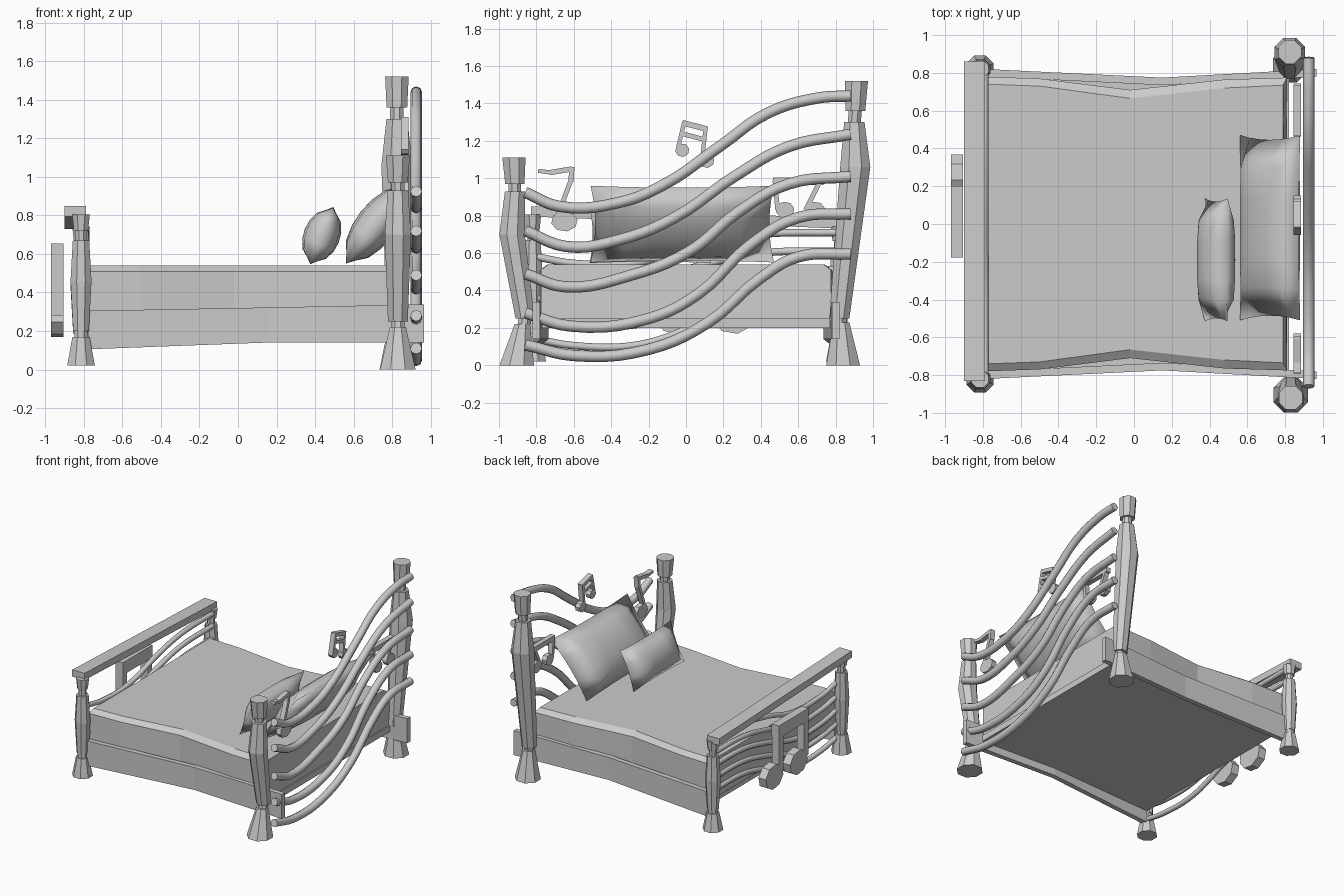
import bpy, bmesh, math
from mathutils import Vector, Matrix

if "Cube" in bpy.data.objects:
    bpy.data.objects.remove(bpy.data.objects["Cube"])


def finish(name, bm, smooth=False):
    bmesh.ops.recalc_face_normals(bm, faces=bm.faces)
    me = bpy.data.meshes.new(name)
    bm.to_mesh(me)
    bm.free()
    ob = bpy.data.objects.new(name, me)
    bpy.context.collection.objects.link(ob)
    for p in me.polygons:
        p.use_smooth = smooth
    return ob


def add_loft(bm, rings):
    vs = [[bm.verts.new(p) for p in r] for r in rings]
    n = len(rings[0])
    for a, b in zip(vs, vs[1:]):
        for i in range(n):
            j = (i + 1) % n
            bm.faces.new((a[i], a[j], b[j], b[i]))
    bm.faces.new(vs[0][::-1])
    bm.faces.new(vs[-1])


def loft(name, rings):
    bm = bmesh.new()
    add_loft(bm, rings)
    return finish(name, bm)


def post(name, x, profile):
    """Eight-sided turned post; profile rows are (z, y centre, radius)."""
    rings = []
    for z, y, r in profile:
        rings.append([(x + 1.05 * r * math.cos(a), y + 1.05 * r * math.sin(a), z)
                      for a in (math.pi / 8 + k * math.pi / 4 for k in range(8))])
    return loft(name, rings)


# Headboard posts, one tall and one short, leaning outward
post("tall_head_post", 0.825, [
    (0, .84, .093), (.23, .83, .045), (.23, .82, .038), (.25, .82, .038), (.25, .82, .055),
    (1.06, .905, .083), (1.3, .9, .056), (1.3, .9, .036), (1.36, .905, .036),
    (1.36, .905, .055), (1.52, .912, .063)])
post("short_head_post", 0.83, [
    (0, -.905, .095), (.22, -.875, .043), (.22, -.865, .036), (.25, -.86, .036),
    (.25, -.86, .053), (.7, -.93, .07), (.93, -.915, .055), (.93, -.915, .035),
    (.97, -.915, .035), (.97, -.915, .053), (1.11, -.92, .064)])

# Footboard posts
foot = [(.02, .074), (.17, .046), (.17, .036), (.2, .036), (.2, .042), (.46, .056),
        (.67, .044), (.67, .029), (.72, .029), (.72, .038), (.805, .047)]
post("foot_post_front", -.815, [(z, -.82, r) for z, r in foot])
post("foot_post_back", -.815, [(z * .92 + .002, .82, r) for z, r in foot])

# Sloping board across the foot
loft("foot_board", [[(-.9, y, z), (-.79, y, z), (-.79, y, z + .055), (-.9, y, z + .055)]
                    for y, z in ((-.83, .795), (.86, .73))])

# Bowed side rails, running through past the headboard
for s, side in ((-1, "front"), (1, "back")):
    rings = []
    for x, y, z0, z1 in ((-.78, .80, .105, .305), (.15, .755, .14, .322), (.965, .80, .14, .338)):
        rings.append([(x, s * (y - .02), z0), (x, s * (y + .02), z0),
                      (x, s * (y + .02), z1), (x, s * (y - .02), z1)])
    loft("side_rail_" + side, rings)

# Slatless base and pinched mattress
loft("bed_base", [[(x, -y, .2), (x, y, .2), (x, y, .25), (x, -y, .25)]
                  for x, y in ((-.78, .79), (.15, .745), (.82, .77))])
stations = [(-.79, .78, .74), (-.5, .77, .73), (-.02, .71, .665), (.48, .765, .72), (.81, .775, .735)]
rings = []
for i, (x, y, t) in enumerate(stations):
    xt = x + (.02 if i == 0 else -.02 if i == 4 else 0)
    rings.append([(x, -y, .24), (x, -y, .51), (xt, -t, .54), (xt, t, .54), (x, y, .51), (x, y, .24)])
loft("mattress", rings)


def tube(name, x, pts, r):
    cu = bpy.data.curves.new(name, "CURVE")
    cu.dimensions = "3D"
    cu.bevel_depth, cu.bevel_resolution, cu.resolution_u = r, 2, 5
    cu.use_fill_caps = True
    sp = cu.splines.new("BEZIER")
    sp.bezier_points.add(len(pts) - 1)
    for bp, (y, z) in zip(sp.bezier_points, pts):
        bp.co = (x, y, z)
        bp.handle_left_type = bp.handle_right_type = "AUTO"
    ob = bpy.data.objects.new(name, cu)
    bpy.context.collection.objects.link(ob)
    me = bpy.data.meshes.new_from_object(
        ob.evaluated_get(bpy.context.evaluated_depsgraph_get()))
    bpy.data.objects.remove(ob)
    bpy.context.collection.objects.link(bpy.data.objects.new(name, me))


# Five wavy stave bars on the headboard
staves = [
    [(-.86, .925), (-.68, .85), (-.36, .87), (-.12, .965), (.18, 1.17), (.44, 1.35), (.71, 1.43), (.88, 1.44)],
    [(-.86, .72), (-.64, .635), (-.36, .67), (-.06, .79), (.26, 1.01), (.55, 1.17), (.88, 1.235)],
    [(-.86, .49), (-.65, .42), (-.3, .48), (.02, .61), (.28, .82), (.55, .97), (.88, 1.01)],
    [(-.86, .28), (-.62, .21), (-.2, .25), (.07, .385), (.34, .64), (.6, .79), (.88, .81)],
    [(-.86, .11), (-.6, .052), (-.2, .085), (.12, .23), (.39, .46), (.6, .58), (.88, .595)]]
for i, pts in enumerate(staves):
    tube(f"head_stave_{i + 1}", .925, pts, .03)

# Five thinner stave bars on the footboard
for i in range(5):
    a, b = .58 - .11 * i, .71 - .1 * i
    tube(f"foot_stave_{i + 1}", -.79,
         [(-.8, a), (-.6, a - .035), (-.25, a - .03), (.1, (a + b) / 2), (.4, b - .01), (.8, b)], .02)


def strip(p, q, w):
    p, q = Vector(p), Vector(q)
    n = (q - p).orthogonal().normalized() * w / 2
    return [p + n, q + n, q - n, p - n]


def disc(y, z, ry, rz):
    return [(y + ry * math.cos(k * math.pi / 4 + .2), z + rz * math.sin(k * math.pi / 4 + .2))
            for k in range(8)]


def note(name, x0, x1, shapes):
    bm = bmesh.new()
    for s in shapes:
        add_loft(bm, [[(x, p[0], p[1]) for p in s] for x in (x0, x1)])
    return finish(name, bm)


# Music notes
note("middle_note", .845, .885, [
    disc(-.02, 1.15, .038, .036), disc(.11, 1.095, .042, .04),
    strip((-.045, 1.15), (-.01, 1.3), .022), strip((.085, 1.09), (.105, 1.27), .022),
    strip((-.02, 1.297), (.115, 1.262), .03), strip((-.025, 1.24), (.105, 1.205), .025)])
note("single_note", .845, .885, [
    disc(-.65, .77, .072, .055), strip((-.69, .79), (-.615, .99), .025),
    strip((-.615, .98), (-.61, 1.06), .028), strip((-.61, 1.05), (-.73, 1.03), .028),
    strip((-.72, 1.03), (-.79, 1.04), .022)])
note("right_note", .845, .885, [
    disc(.53, .83, .05, .045), disc(.69, .83, .055, .045),
    strip((.49, .83), (.475, .99), .025), strip((.64, .83), (.72, .99), .025),
    strip((.465, .985), (.735, .985), .04)])
note("foot_note", -.97, -.905, [
    disc(.255, .265, .115, .098), disc(-.055, .265, .115, .098),
    strip((.17, .28), (.17, .65), .055), strip((-.15, .28), (-.15, .65), .055),
    strip((-.178, .605), (.2, .605), .1)])


def pillow(name, loc, length, height, thick, tilt):
    """Lens-shaped cushion with pinched sides and pointed corners."""
    bm = bmesh.new()
    n = 6
    c, s = math.cos(tilt), math.sin(tilt)
    cache = {}

    def vert(i, j, side):
        u, v = 2 * i / n - 1, 2 * j / n - 1
        edge = i in (0, n) or j in (0, n)
        key = (i, j, 0 if edge else side)
        if key not in cache:
            y = u * length / 2 * (1 - .05 * (1 - v * v))
            h = v * height / 2 * (1 - .05 * (1 - u * u))
            t = side * thick / 2 * ((1 - u ** 4) * (1 - v * v)) ** .6 if not edge else 0
            cache[key] = bm.verts.new((loc[0] + t * c + h * s, loc[1] + y, loc[2] - t * s + h * c))
        return cache[key]

    for side in (-1, 1):
        for i in range(n):
            for j in range(n):
                bm.faces.new([vert(i + a, j + b, side) for a, b in ((0, 0), (1, 0), (1, 1), (0, 1))])
    return finish(name, bm, True)


# Leaning pillows
pillow("large_pillow", (.72, -.02, .755), .98, .52, .21, math.radians(38))
pillow("small_pillow", (.435, -.19, .695), .65, .32, .19, math.radians(22))
